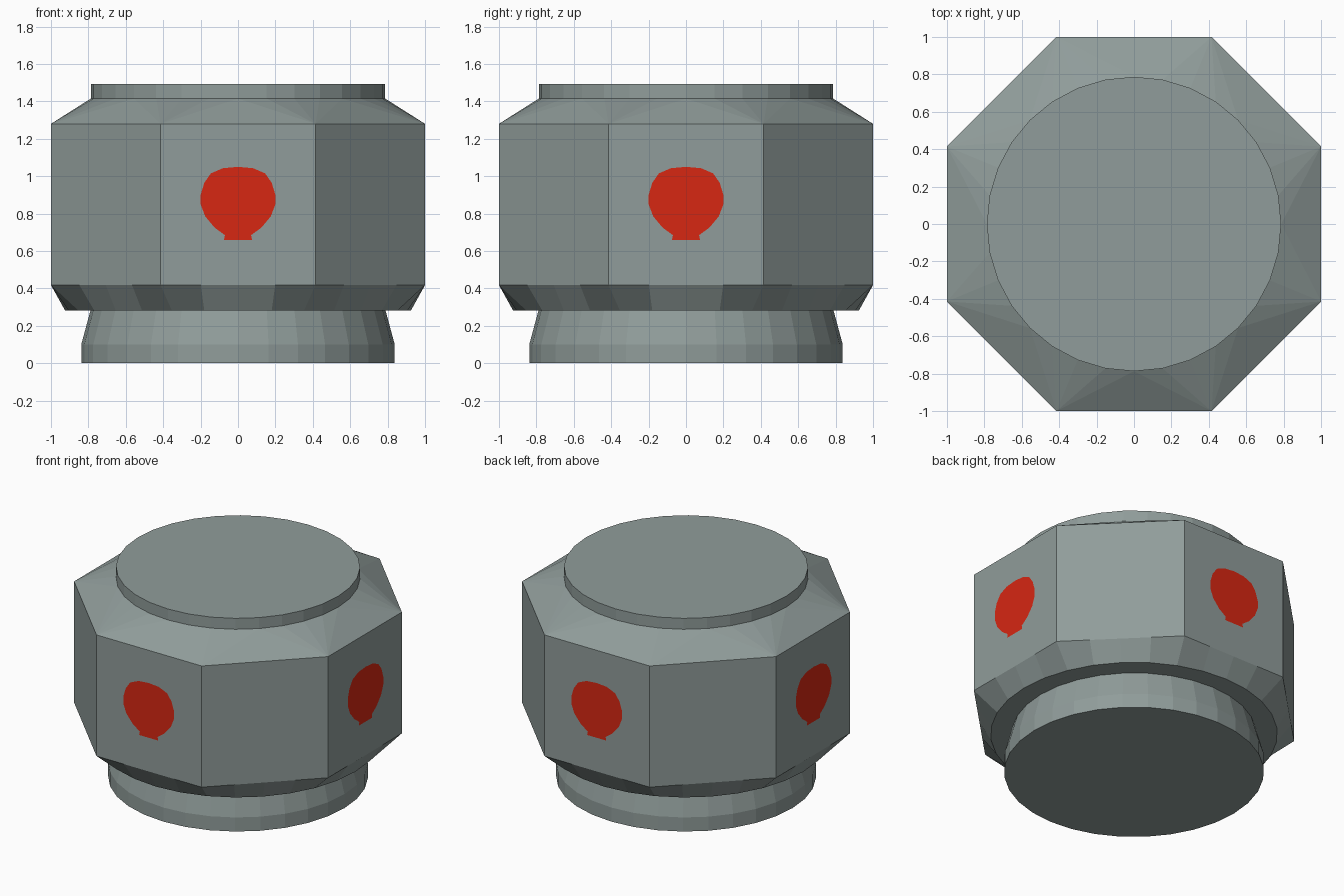
import bpy, bmesh, math
from mathutils import Matrix, Vector

if "Cube" in bpy.data.objects:
    bpy.data.objects.remove(bpy.data.objects["Cube"])


def material(name, color):
    m = bpy.data.materials.new(name)
    m.diffuse_color = (*color, 1)
    m.use_nodes = True
    m.node_tree.nodes["Principled BSDF"].inputs["Base Color"].default_value = m.diffuse_color
    return m


GREY = material("metal grey", (0.28, 0.335, 0.325))
RED = material("signal red", (0.68, 0.02, 0.006))
N = 32


def finish(name, bm, mat, recalc=True):
    if recalc:
        bmesh.ops.recalc_face_normals(bm, faces=bm.faces)
    me = bpy.data.meshes.new(name)
    bm.to_mesh(me)
    bm.free()
    me.materials.append(mat)
    ob = bpy.data.objects.new(name, me)
    bpy.context.collection.objects.link(ob)
    return ob


def ring(bm, z, radius):
    """32 points at height z; radius is a number or a function of the angle."""
    pts = []
    for i in range(N):
        a = 2 * math.pi * i / N
        r = radius(a) if callable(radius) else radius
        pts.append(bm.verts.new((r * math.cos(a), r * math.sin(a), z)))
    return pts


def bridge(bm, a, b):
    for i in range(N):
        j = (i + 1) % N
        bm.faces.new((a[i], a[j], b[j], b[i]))


def octagon(a):
    """Octagon with flat sides one unit from the axis."""
    step = math.pi / 4
    return 1 / math.cos(a - round(a / step) * step)


# round foot
bm = bmesh.new()
rings = [ring(bm, z, r) for z, r in ((0, 0.838), (0.1, 0.838), (0.285, 0.788))]
for a, b in zip(rings, rings[1:]):
    bridge(bm, a, b)
bm.faces.new(rings[0])
bm.faces.new(rings[-1])
finish("round_foot", bm, GREY)

# octagonal body: round underside, chamfer, flat walls, fanned shoulder, round cap
bm = bmesh.new()
under = ring(bm, 0.283, 0.925)
low = ring(bm, 0.418, octagon)
high = ring(bm, 1.28, octagon)
shoulder = ring(bm, 1.415, 0.787)
cap = ring(bm, 1.493, 0.787)
bm.faces.new(under)
bm.faces.new(cap)
bridge(bm, under, low)
bridge(bm, low, high)
bridge(bm, shoulder, cap)
for k in range(8):
    m = 4 * k                                  # middle of one side
    c0, c1 = high[(m - 2) % N], high[(m + 2) % N]
    s = [shoulder[(m + d) % N] for d in range(-1, 4)]
    edge = [high[(m + d) % N] for d in range(-2, 3)]
    bm.faces.new(edge + [s[1]])                # wide facet over the side
    bm.faces.new((c0, s[1], s[0]))
    for d in range(1, 4):                      # fan around the corner
        bm.faces.new((c1, s[d + 1], s[d]))
finish("octagonal_body", bm, GREY)

# red bulb-shaped mark on the front, back, left and right walls
half = [(0.075, 0.66), (0.07, 0.685), (0.125, 0.725), (0.175, 0.785),
        (0.2, 0.85), (0.2, 0.9), (0.18, 0.965), (0.145, 1.015), (0.08, 1.043)]
outline = half + [(0, 1.05)] + [(-x, z) for x, z in reversed(half)]
for k, side in enumerate(("front", "right", "back", "left")):
    bm = bmesh.new()
    rot = Matrix.Rotation(k * math.pi / 2, 3, 'Z')
    bm.faces.new([bm.verts.new(rot @ Vector((x, -1.004, z))) for x, z in outline])
    finish(side + "_mark", bm, RED, recalc=False)
